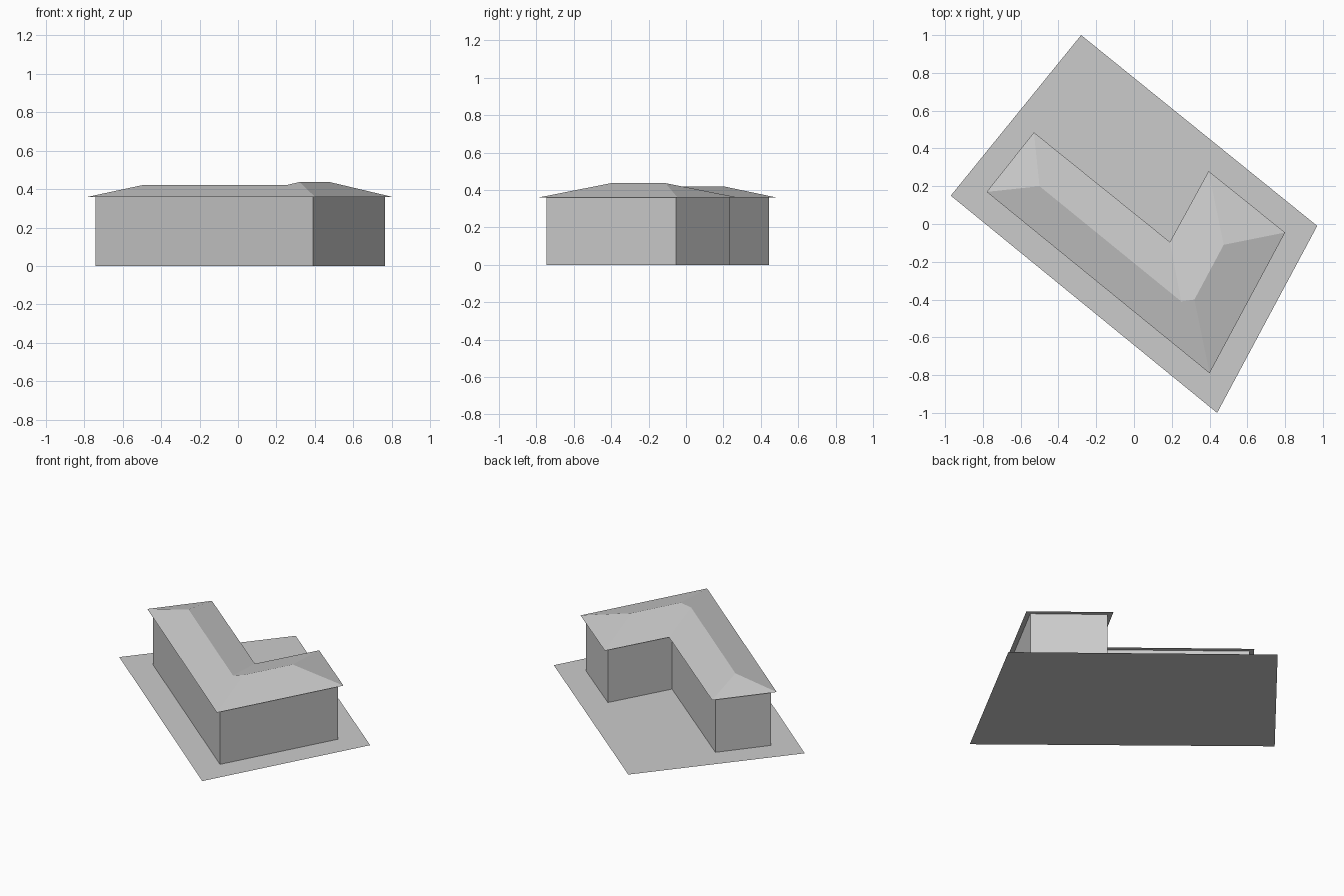
import bpy
from mathutils import Vector

cube = bpy.data.objects.get("Cube")
if cube:
    bpy.data.objects.remove(cube, do_unlink=True)

grey = bpy.data.materials.new("plain grey")
grey.use_nodes = True
COLOUR = (0.6, 0.6, 0.6, 1)
grey.diffuse_color = COLOUR
grey.node_tree.nodes["Principled BSDF"].inputs["Base Color"].default_value = COLOUR


def make_part(name, verts, faces):
    mesh = bpy.data.meshes.new(name)
    mesh.from_pydata(verts, [], faces)
    mesh.materials.append(grey)
    mesh.update()
    obj = bpy.data.objects.new(name, mesh)
    bpy.context.collection.objects.link(obj)
    return obj


def inset(outline, distance):
    """Move each side of a counter-clockwise outline inwards."""
    result = []
    for i, point in enumerate(outline):
        p = Vector(point)
        before = (p - Vector(outline[i - 1])).normalized()
        after = (Vector(outline[(i + 1) % len(outline)]) - p).normalized()
        n1 = Vector((-before.y, before.x))
        n2 = Vector((-after.y, after.x))
        result.append(p + (n1 + n2) * distance / (1 + n1.dot(n2)))
    return result


EAVE_Z = 0.36
OVERHANG = 0.0285

# Flat plot of ground
plot = [(-0.28, 1.0), (-0.97, 0.15), (0.44, -1.0), (0.97, -0.01)]
make_part("ground_plot", [(x, y, 0) for x, y in plot], [(0, 1, 2, 3)])

# L-shaped hipped roof with a flat soffit
eaves = [(-0.53, 0.485), (-0.78, 0.17), (0.40, -0.79),
         (0.80, -0.045), (0.395, 0.28), (0.19, -0.095)]
ridge = [(-0.50, 0.20, 0.42), (0.25, -0.41, 0.42),
         (0.32, -0.40, 0.437), (0.475, -0.11, 0.437)]
slopes = [(0, 1, 6), (1, 2, 8, 7, 6), (2, 3, 9, 8),
          (3, 4, 9), (4, 5, 7, 8, 9), (5, 0, 6, 7)]
soffit = tuple(reversed(range(len(eaves))))
make_part("hipped_roof", [(x, y, EAVE_Z) for x, y in eaves] + ridge,
          slopes + [soffit])

# Walls set in under the eaves
footprint = inset(eaves, OVERHANG)
count = len(footprint)
rings = [(p.x, p.y, z) for z in (0, EAVE_Z) for p in footprint]
sides = [(i, (i + 1) % count, (i + 1) % count + count, i + count)
         for i in range(count)]
make_part("walls", rings, sides)
